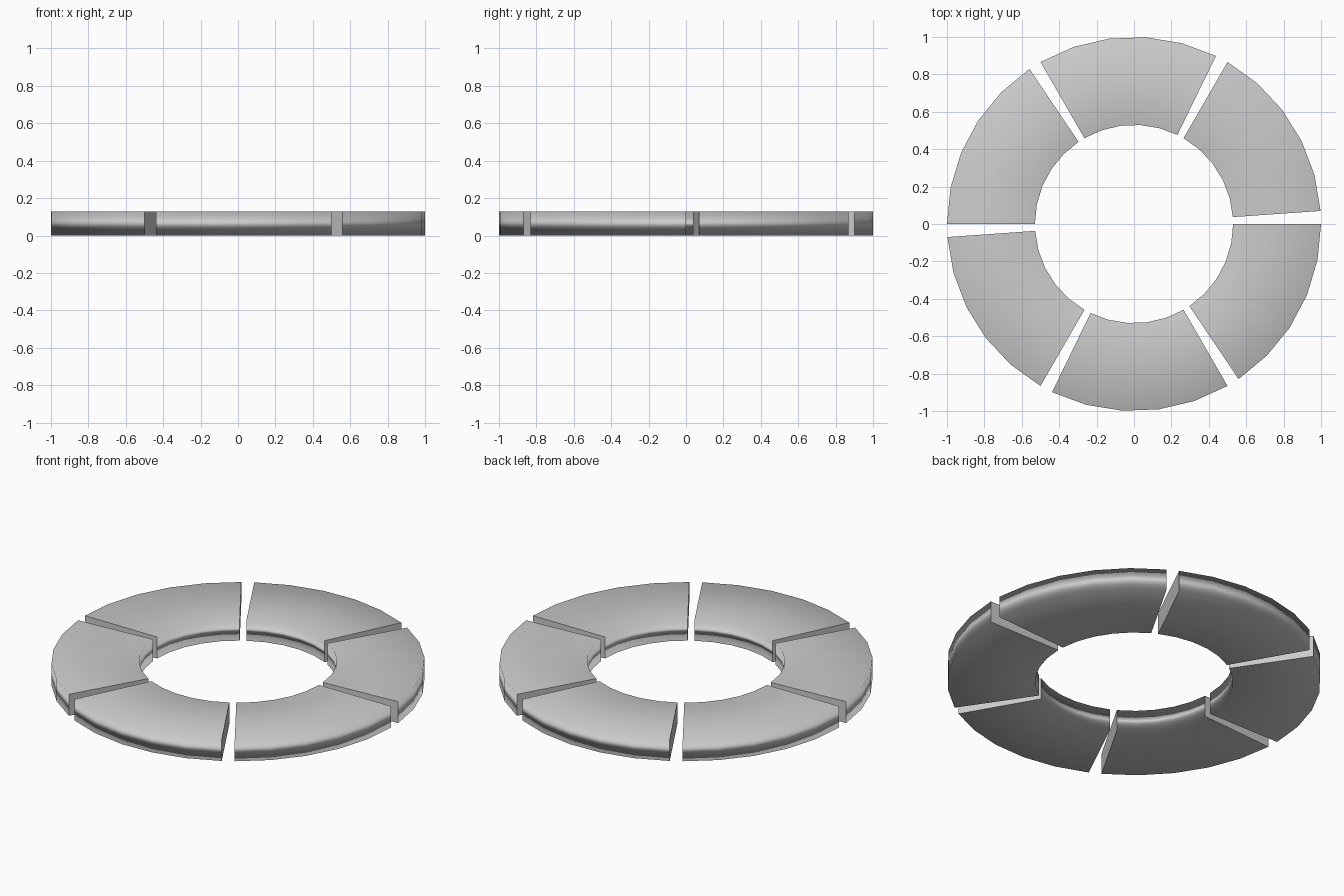
import bpy, bmesh
from math import radians, cos, sin

if "Cube" in bpy.data.objects:
    bpy.data.objects.remove(bpy.data.objects["Cube"])

OUTER, INNER, HEIGHT = 1.0, 0.53, 0.127
COUNT, GAP, STEPS = 6, 4.0, 5


def ring_segment(name, start, end):
    bm = bmesh.new()
    # rectangular cross-sections swept along the arc
    rows = []
    for i in range(STEPS + 1):
        a = radians(start + (end - start) * i / STEPS)
        rows.append([bm.verts.new((r * cos(a), r * sin(a), z))
                     for r, z in ((INNER, 0), (OUTER, 0), (OUTER, HEIGHT), (INNER, HEIGHT))])
    for p, q in zip(rows, rows[1:]):
        for j in range(4):
            k = (j + 1) % 4
            bm.faces.new((p[j], p[k], q[k], q[j])).smooth = True
    # flat end caps with crisp borders
    for row in (rows[0], rows[-1]):
        cap = bm.faces.new(row)
        for e in cap.edges:
            e.smooth = False
    bmesh.ops.recalc_face_normals(bm, faces=bm.faces)
    me = bpy.data.meshes.new(name)
    bm.to_mesh(me)
    bm.free()
    ob = bpy.data.objects.new(name, me)
    bpy.context.collection.objects.link(ob)
    # large top and bottom faces dominate the soft rim shading
    wn = ob.modifiers.new("soft_rim", 'WEIGHTED_NORMAL')
    wn.mode = 'FACE_AREA'
    wn.keep_sharp = True


# six segments, each with a small gap at its start
span = 360 / COUNT
for n in range(COUNT):
    ring_segment(f"ring_segment_{n + 1}", n * span + GAP, (n + 1) * span)
